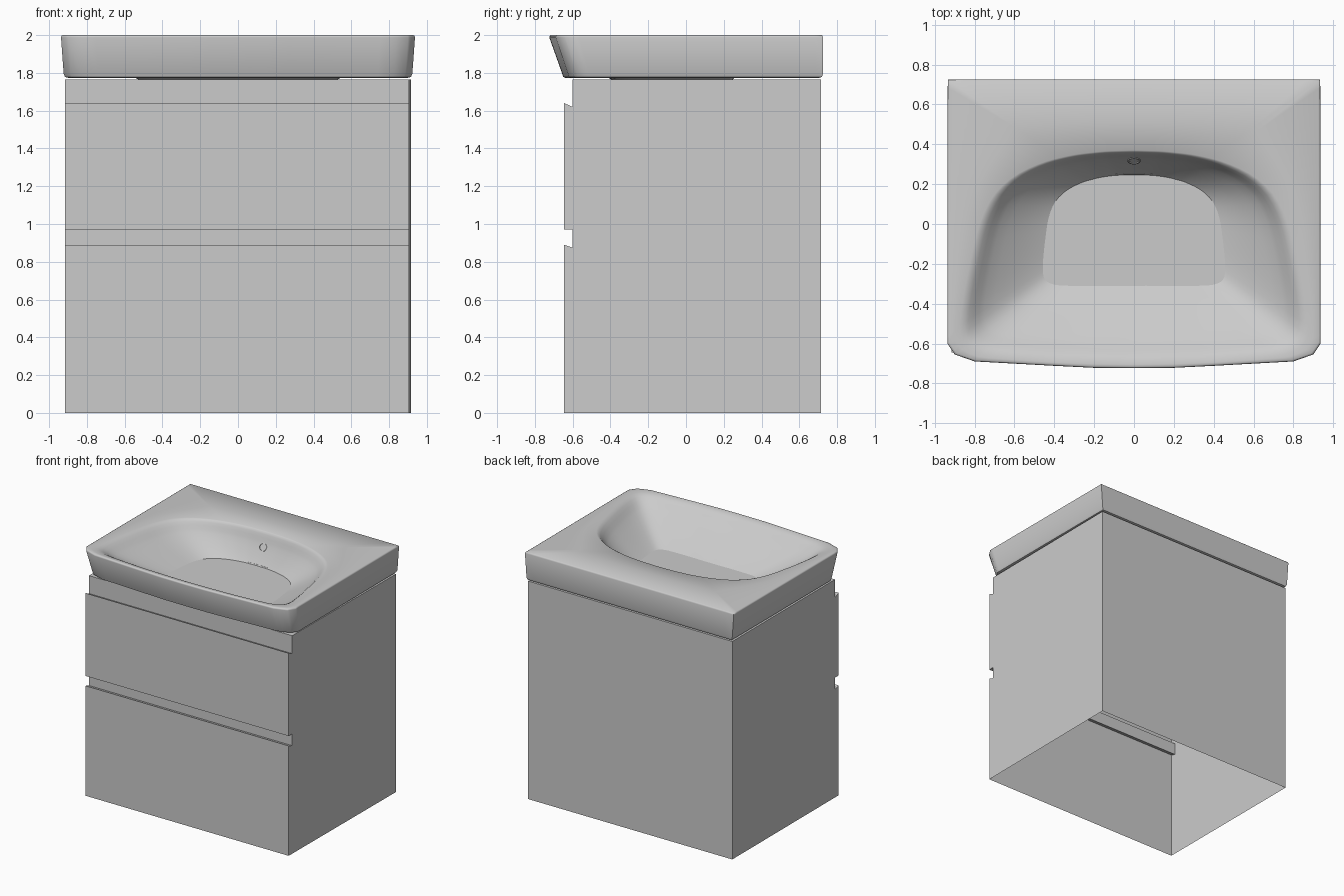
import bpy, bmesh, math
from mathutils import Vector

if "Cube" in bpy.data.objects:
    bpy.data.objects.remove(bpy.data.objects["Cube"])


def finish(name, bm, smooth=None):
    bmesh.ops.recalc_face_normals(bm, faces=bm.faces)
    me = bpy.data.meshes.new(name)
    bm.to_mesh(me)
    bm.free()
    ob = bpy.data.objects.new(name, me)
    bpy.context.collection.objects.link(ob)
    if smooth:
        bpy.ops.object.select_all(action='DESELECT')
        ob.select_set(True)
        bpy.context.view_layer.objects.active = ob
        bpy.ops.object.shade_smooth_by_angle(angle=math.radians(smooth))
    return ob


def shell(name, profile, cap_extra=(), caps=True):
    """Sheet running across x along a (y, z) profile, with side panels."""
    bm = bmesh.new()
    pts = list(profile) + list(cap_extra)
    right = lambda y: 0.915 - 0.01 * (0.715 - y) / 1.36   # right side tapers slightly
    L = [bm.verts.new((-0.915, y, z)) for y, z in pts]
    R = [bm.verts.new((right(y), y, z)) for y, z in pts]
    for i in range(len(profile) - 1):
        bm.faces.new((L[i], L[i + 1], R[i + 1], R[i]))
    if caps:
        bm.faces.new(L)
        bm.faces.new(R)
    return finish(name, bm)


# Cabinet: open underneath, hollow drawer fronts, rail between them
shell("cabinet_carcass", [(0.715, 0), (0.715, 1.765), (-0.6, 1.765), (-0.6, 1.62)], [(-0.6, 0)])
shell("middle_rail", [(-0.6, 0.97), (-0.6, 0.875)], caps=False)
shell("upper_drawer_front", [(-0.6, 1.62), (-0.645, 1.64), (-0.645, 0.97), (-0.6, 0.97)])
shell("lower_drawer_front", [(-0.6, 0.875), (-0.645, 0.89), (-0.645, 0)], [(-0.6, 0)])

# Washbasin outlines: right halves, mirrored
C = Vector((0, 0.06))
RIM = [(0, 0.725), (0.935, 0.725), (0.937, -0.6), (0.9, -0.655), (0.8, -0.69),
       (0.4, -0.712), (0.2, -0.722), (0, -0.724)]
BOWL = [(0, 0.37), (0.15, 0.366), (0.3, 0.35), (0.45, 0.315), (0.6, 0.25), (0.71, 0.15),
        (0.78, 0.0), (0.825, -0.2), (0.865, -0.4), (0.88, -0.54), (0.86, -0.61),
        (0.78, -0.655), (0.4, -0.685), (0, -0.695)]


def hit(half, a):
    """Point where a ray from the drain at angle a meets the outline."""
    d = Vector((abs(math.sin(a)), math.cos(a)))
    best = 0
    for p, q in zip(half, half[1:]):
        p, q = Vector(p) - C, Vector(q) - C
        e = q - p
        den = d.x * e.y - d.y * e.x
        if abs(den) < 1e-9:
            continue
        t = (p.x * e.y - p.y * e.x) / den
        u = (p.x * d.y - p.y * d.x) / den
        if -1e-5 <= u <= 1 + 1e-5 and t > best:
            best = t
    return C + Vector((math.copysign(d.x, math.sin(a)), d.y)) * best


corners = [math.atan2(x, y - C.y) for x, y in RIM[1:-1]]
half = [i * math.pi / 48 for i in range(1, 48)]
half = sorted([a for a in half if all(abs(a - c) > 0.012 for c in corners)] + corners)
angles = [0] + half + [math.pi] + [-a for a in reversed(half)]
rim = [hit(RIM, a) for a in angles]
bowl = [hit(BOWL, a) for a in angles]
n = len(angles)
for _ in range(2):
    bowl = [(bowl[i - 1] + 2 * bowl[i] + bowl[(i + 1) % n]) / 4 for i in range(n)]


def bowl_z(t, a):
    """Bowl height: steep back wall, gentler front slope, rounded lip."""
    p = 1.65 + 0.3 * math.cos(a)
    f = t ** p
    if t > 0.86:
        s = (t - 0.86) / 0.14
        f0, g = 0.86 ** p, p * 0.86 ** (p - 1) * 0.14
        h = 1 - f0
        f = f0 + g * (s - 2 * s * s + s ** 3) + h * (3 * s * s - 2 * s ** 3)
    return 1.62 + 0.378 * min(f, 1)


def lower(p, k=1.0):
    """Outline at the foot of the basin: front and sides lean inwards."""
    y = p.y * 0.905 if p.y < 0 else p.y
    return (p.x * 0.985 * k, y * k)


rings = []
for t in (0.3, 0.42, 0.62):                               # underside of the bowl
    z = {0.3: 1.64, 0.42: 1.69, 0.62: 1.772}[t]
    rings.append([(*C.lerp(b, t), z) for b in bowl])
rings.append([(*lower(p, 0.975), 1.774) for p in rim])    # foot edge
rings.append([(*lower(p, 0.992), 1.778) for p in rim])
rings.append([(*lower(p), 1.795) for p in rim])
rings.append([(p.x, p.y, 1.988) for p in rim])            # outer rim
rings.append([(p.x * 0.998, p.y * 0.997, 1.996) for p in rim])
rings.append([(p.x * 0.99, p.y * 0.99, 2.0) for p in rim])
rings.append([(*p.lerp(b, 0.6), 2.0) for p, b in zip(rim, bowl)])
for t in (1, 0.975, 0.95, 0.92, 0.89, 0.86, 0.8, 0.72, 0.63, 0.54, 0.45, 0.36, 0.27, 0.18, 0.09):
    rings.append([(*C.lerp(b, t), bowl_z(t, a)) for b, a in zip(bowl, angles)])

bm = bmesh.new()
V = [[bm.verts.new(co) for co in r] for r in rings]
for A, B in zip(V, V[1:]):
    for i in range(n):
        j = (i + 1) % n
        bm.faces.new((A[i], A[j], B[j], B[i]))
for ring, z in ((V[0], 1.59), (V[-1], 1.62)):
    c = bm.verts.new((C.x, C.y, z))
    for i in range(n):
        bm.faces.new((ring[i], ring[(i + 1) % n], c))
finish("washbasin", bm, 50)


def lathe(name, profile, loc, tilt=0, steps=32):
    """Spin an (r, z) profile about its own axis."""
    bm = bmesh.new()
    vs = [bm.verts.new((r, 0, z)) for r, z in profile]
    es = [bm.edges.new(e) for e in zip(vs, vs[1:])]
    bmesh.ops.spin(bm, geom=vs + es, axis=(0, 0, 1), cent=(0, 0, 0),
                   angle=math.tau, steps=steps)
    bmesh.ops.remove_doubles(bm, verts=bm.verts, dist=1e-5)
    ob = finish(name, bm, 35)
    ob.location = loc
    ob.rotation_euler.x = tilt


# Drain flange with plug, and the overflow ring in the back wall
lathe("drain_flange", [(0.11, -0.01), (0.108, 0.022), (0.078, 0.012), (0.078, 0.0)], (0, 0.06, 1.622))
lathe("drain_plug", [(0, 0.026), (0.06, 0.024), (0.07, 0.018), (0.07, -0.01)], (0, 0.06, 1.622))
t = 0.26 / 0.31
lathe("overflow_ring", [(0.033, -0.02), (0.033, 0.006), (0.026, 0.006), (0.026, 0.0), (0, 0.0)],
      (0, 0.32, bowl_z(t, 0)), math.radians(62), 24)
